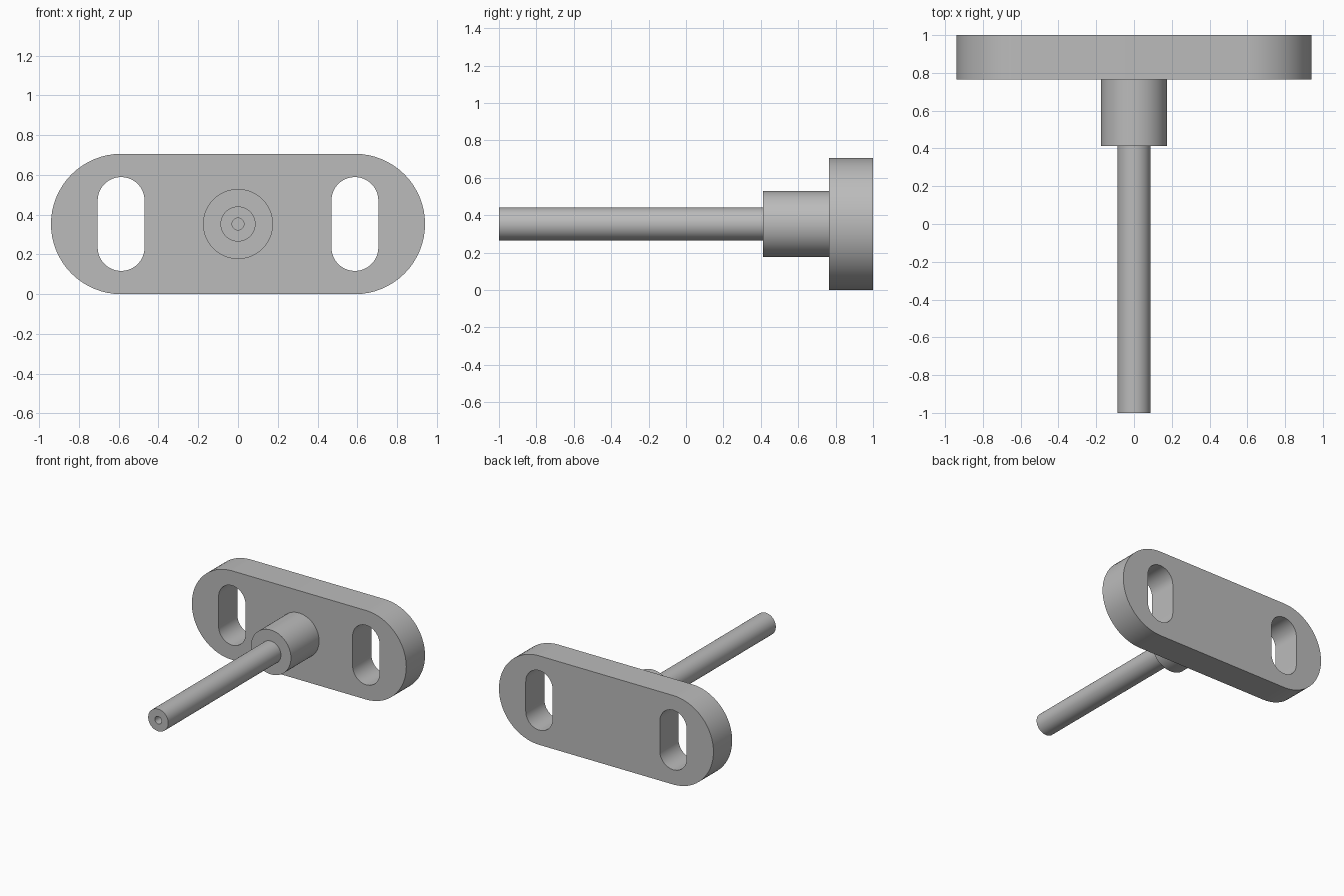
import bpy, bmesh
from math import pi, cos, sin, radians
from mathutils import Vector

cube = bpy.data.objects.get("Cube")
if cube:
    bpy.data.objects.remove(cube, do_unlink=True)

AXIS_Z = 0.353      # height of the shaft axis and plate centre
PLATE_FRONT, PLATE_BACK = 0.765, 1.0
SLOT_X = 0.588

grey = bpy.data.materials.new("machined_grey")
grey.use_nodes = True
colour = (0.5, 0.5, 0.5, 1)
grey.diffuse_color = colour
grey.node_tree.nodes["Principled BSDF"].inputs["Base Color"].default_value = colour


def finish(bm, name):
    """Turn a bmesh into a smooth-shaded object with sharp edges kept."""
    bmesh.ops.recalc_face_normals(bm, faces=bm.faces[:])
    mesh = bpy.data.meshes.new(name)
    bm.to_mesh(mesh)
    bm.free()
    mesh.materials.append(grey)
    obj = bpy.data.objects.new(name, mesh)
    bpy.context.collection.objects.link(obj)
    bpy.ops.object.select_all(action='DESELECT')
    obj.select_set(True)
    bpy.context.view_layer.objects.active = obj
    bpy.ops.object.shade_smooth_by_angle(angle=radians(30))
    return obj


def stadium(bm, cx, radius, half_x, half_z, steps=32):
    """Closed outline: two half circles joined by straight sides."""
    start = 0 if half_z else -pi / 2
    verts = []
    for end in (1, -1):
        for i in range(steps + 1):
            a = start + pi * i / steps + (0 if end == 1 else pi)
            verts.append(bm.verts.new((cx + end * half_x + radius * cos(a),
                                       PLATE_FRONT,
                                       AXIS_Z + end * half_z + radius * sin(a))))
    return [bm.edges.new((v, verts[i - 1])) for i, v in enumerate(verts)]


# Mounting plate with two upright slots
bm = bmesh.new()
outline = stadium(bm, 0, AXIS_Z, SLOT_X, 0)
for side in (-1, 1):
    outline += stadium(bm, side * SLOT_X, 0.118, 0, 0.118)
bmesh.ops.triangle_fill(bm, edges=outline, use_beauty=True, normal=Vector((0, -1, 0)))
back = bmesh.ops.extrude_face_region(bm, geom=bm.faces[:], use_keep_orig=True)
moved = [g for g in back["geom"] if isinstance(g, bmesh.types.BMVert)]
bmesh.ops.translate(bm, verts=moved, vec=(0, PLATE_BACK - PLATE_FRONT, 0))
finish(bm, "slotted_plate")

# Turned shaft: blind centre hole, rod and hub, as (radius, y)
profile = [(0, -0.65), (0.03, -0.65), (0.03, -1), (0.088, -1),
           (0.088, 0.412), (0.176, 0.412), (0.176, 0.775), (0, 0.775)]
bm = bmesh.new()
verts = [bm.verts.new((r, y, AXIS_Z)) for r, y in profile]
edges = [bm.edges.new(pair) for pair in zip(verts, verts[1:])]
bmesh.ops.spin(bm, geom=verts + edges, cent=(0, 0, AXIS_Z), axis=(0, 1, 0),
               angle=2 * pi, steps=64, use_merge=False)
bmesh.ops.remove_doubles(bm, verts=bm.verts[:], dist=0.0001)
finish(bm, "stepped_shaft")
